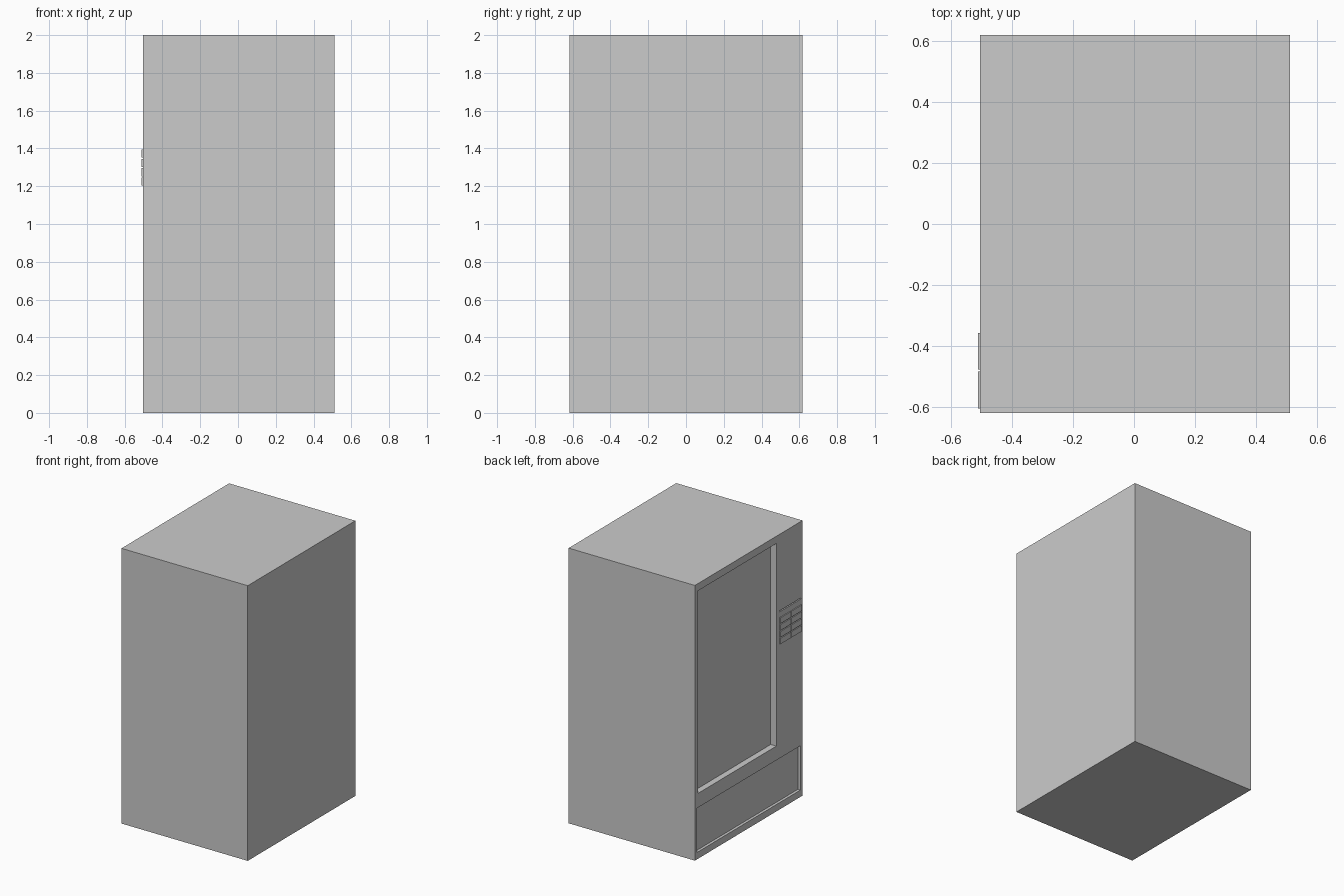
import bpy

if "Cube" in bpy.data.objects:
    bpy.data.objects.remove(bpy.data.objects["Cube"])

FACE_X = -0.504   # plane of the machine's display side


def box(name, x, y, z):
    """Axis-aligned box from (min, max) ranges."""
    bpy.ops.mesh.primitive_cube_add(size=1)
    ob = bpy.context.object
    ob.name = ob.data.name = name
    lo, hi = zip(x, y, z)
    for v in ob.data.vertices:
        v.co = [(a + b) / 2 + c * (b - a) for a, b, c in zip(lo, hi, v.co)]
    return ob


def recess(target, name, y, z, depth):
    """Cut a rectangular pocket into the display side."""
    cutter = box(name, (FACE_X - 0.1, FACE_X + depth), y, z)
    cutter.hide_render = True
    mod = target.modifiers.new(name, 'BOOLEAN')
    mod.operation = 'DIFFERENCE'
    mod.solver = 'EXACT'
    mod.object = cutter
    bpy.context.view_layer.objects.active = target
    bpy.ops.object.modifier_apply(modifier=mod.name)
    bpy.data.objects.remove(cutter)


# Cabinet
cabinet = box("cabinet", (FACE_X, 0.511), (-0.618, 0.618), (0, 2))

# Display window, delivery tray and bill slot
recess(cabinet, "window_cutter", (-0.317, 0.583), (0.475, 1.947), 0.045)
recess(cabinet, "tray_cutter", (-0.594, 0.594), (0.05, 0.372), 0.02)
recess(cabinet, "slot_cutter", (-0.603, -0.356), (1.436, 1.444), 0.02)

# Selection buttons: two columns of four
for col in range(2):
    for row in range(4):
        y = -0.603 + col * 0.127
        z = 1.203 + row * 0.0497
        box(f"button_{col + 1}_{row + 1}", (-0.511, FACE_X + 0.002),
            (y, y + 0.12), (z, z + 0.0425))
